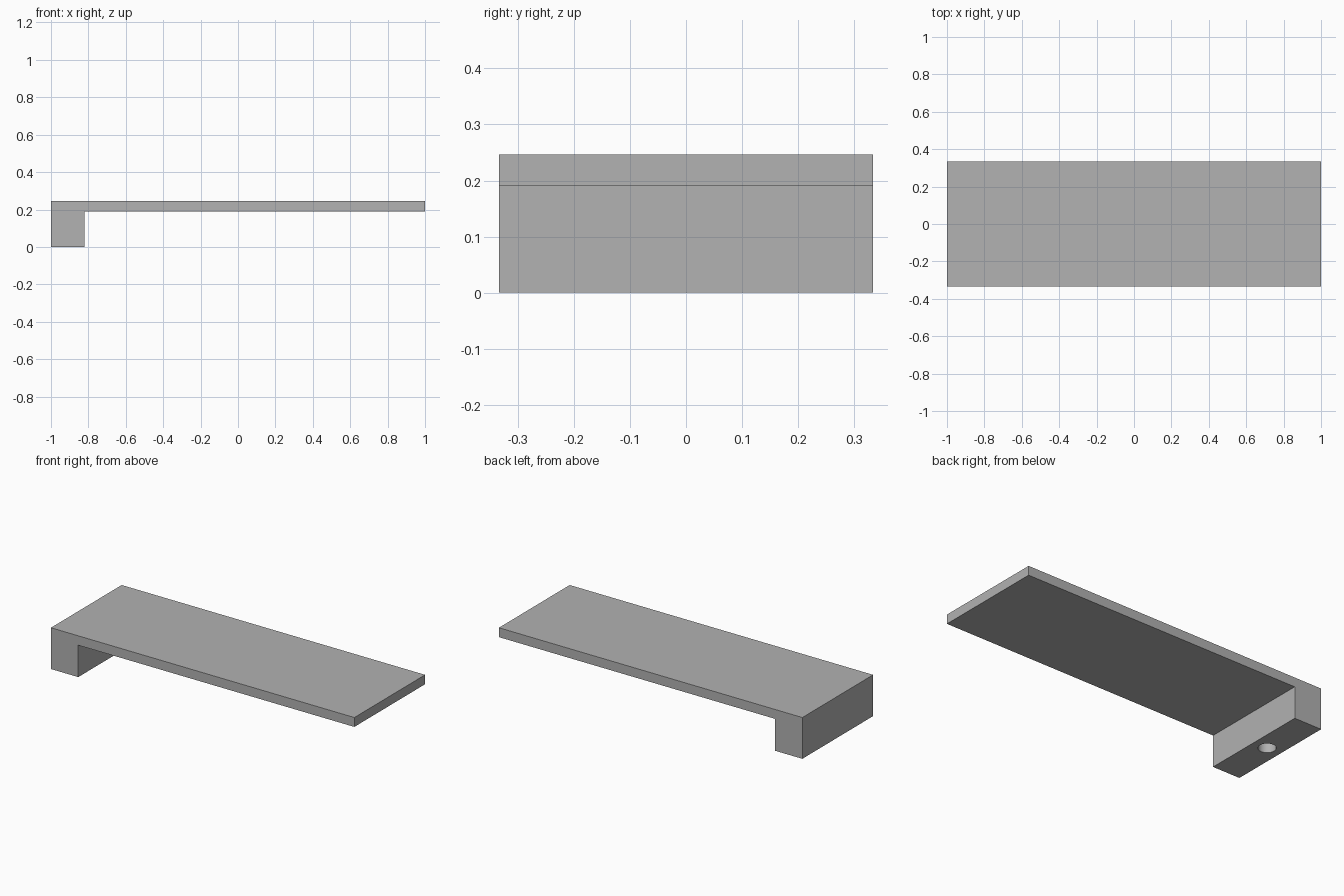
import bpy
import bmesh
import math

cube = bpy.data.objects.get("Cube")
if cube:
    bpy.data.objects.remove(cube, do_unlink=True)

HALF_LENGTH, HALF_WIDTH = 1.0, 0.333
HEIGHT, UNDERSIDE = 0.246, 0.19
FOOT_INNER_X = -0.82
HOLE_RADIUS, HOLE_DEPTH = 0.048, 0.16

# Plain grey material
grey = bpy.data.materials.new("plain_grey")
grey.use_nodes = True
colour = (0.445, 0.445, 0.445, 1.0)
grey.diffuse_color = colour
grey.node_tree.nodes["Principled BSDF"].inputs["Base Color"].default_value = colour

# Shelf and foot: one L-shaped profile extruded across the width
profile = [
    (-HALF_LENGTH, 0), (FOOT_INNER_X, 0), (FOOT_INNER_X, UNDERSIDE),
    (HALF_LENGTH, UNDERSIDE), (HALF_LENGTH, HEIGHT), (-HALF_LENGTH, HEIGHT),
]
bm = bmesh.new()
side = bm.faces.new([bm.verts.new((x, -HALF_WIDTH, z)) for x, z in profile])
extruded = bmesh.ops.extrude_face_region(bm, geom=[side])["geom"]
bmesh.ops.translate(bm, vec=(0, 2 * HALF_WIDTH, 0),
                    verts=[v for v in extruded if isinstance(v, bmesh.types.BMVert)])
bmesh.ops.recalc_face_normals(bm, faces=bm.faces)
mesh = bpy.data.meshes.new("shelf_with_foot")
bm.to_mesh(mesh)
bm.free()
mesh.materials.append(grey)
shelf = bpy.data.objects.new("shelf_with_foot", mesh)
bpy.context.collection.objects.link(shelf)

# Blind round hole in the underside of the foot
bpy.ops.mesh.primitive_cylinder_add(
    vertices=48, radius=HOLE_RADIUS, depth=2 * HOLE_DEPTH,
    location=((FOOT_INNER_X - HALF_LENGTH) / 2, 0, 0))
cutter = bpy.context.object
cutter.name = "hole_cutter"
cutter.hide_render = True
cutter.data.materials.append(grey)

cut = shelf.modifiers.new("foot_hole", "BOOLEAN")
cut.operation = "DIFFERENCE"
cut.solver = "EXACT"
cut.object = cutter

bpy.ops.object.select_all(action="DESELECT")
shelf.select_set(True)
bpy.context.view_layer.objects.active = shelf
bpy.ops.object.modifier_apply(modifier=cut.name)
bpy.data.objects.remove(cutter, do_unlink=True)
bpy.ops.object.shade_smooth_by_angle(angle=math.radians(30))
